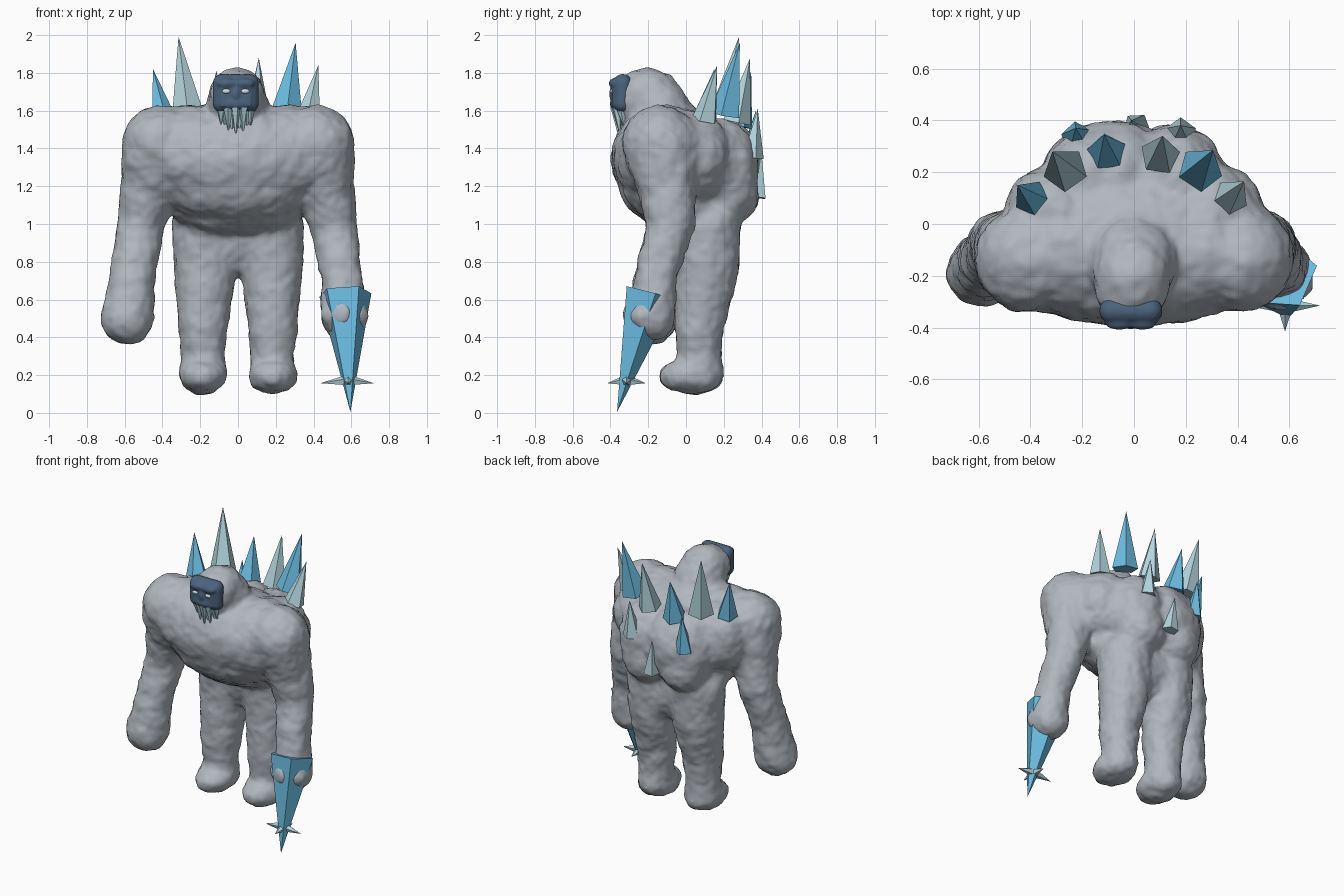
import bpy, bmesh, math, random
from mathutils import Vector, Matrix, noise

random.seed(4)
if "Cube" in bpy.data.objects:
    bpy.data.objects.remove(bpy.data.objects["Cube"])


def material(name, rgb):
    m = bpy.data.materials.new(name)
    m.use_nodes = True
    m.diffuse_color = (*rgb, 1)
    m.node_tree.nodes["Principled BSDF"].inputs["Base Color"].default_value = (*rgb, 1)
    return m


FUR = material("grey fur", (0.44, 0.475, 0.52))
SKIN = material("dark blue skin", (0.07, 0.125, 0.205))
BLUE = material("blue ice", (0.15, 0.51, 0.76))
PALE = material("pale ice", (0.46, 0.67, 0.73))
EYE = material("eye white", (0.65, 0.75, 0.78))


def new_object(name, bm, mat, smooth=False):
    mesh = bpy.data.meshes.new(name)
    bm.to_mesh(mesh)
    bm.free()
    mesh.materials.append(mat)
    for p in mesh.polygons:
        p.use_smooth = smooth
    ob = bpy.data.objects.new(name, mesh)
    bpy.context.collection.objects.link(ob)
    return ob


def fuse(ob, voxel, iterations):
    """Merge overlapping volumes into one smooth skin."""
    remesh = ob.modifiers.new("fuse", 'REMESH')
    remesh.mode = 'VOXEL'
    remesh.voxel_size = voxel
    remesh.use_smooth_shade = True
    relax = ob.modifiers.new("relax", 'SMOOTH')
    relax.factor = 0.5
    relax.iterations = iterations


def blob(bm, centre, radii):
    mat = Matrix.Translation(centre) @ Matrix.Diagonal((*radii, 1))
    bmesh.ops.create_icosphere(bm, subdivisions=3, radius=1, matrix=mat)


def limb(bm, stations, steps=5):
    """Chain of balls through (x, y, z, radius) stations."""
    for a, b in zip(stations, stations[1:]):
        for i in range(steps + 1):
            p = Vector(a).lerp(Vector(b), i / steps)
            blob(bm, p[:3], (p[3],) * 3)


def add_cone(bm, base, tip, radius, sides, spin=0.0):
    base, tip = Vector(base), Vector(tip)
    axis = tip - base
    mat = (Matrix.Translation((base + tip) / 2)
           @ axis.to_track_quat('Z', 'Y').to_matrix().to_4x4()
           @ Matrix.Rotation(spin, 4, 'Z'))
    bmesh.ops.create_cone(bm, cap_ends=True, segments=sides, radius1=radius,
                          radius2=0, depth=axis.length, matrix=mat)


# Furry body
bm = bmesh.new()
blob(bm, (0, -0.1, 1.35), (0.58, 0.295, 0.28))               # chest
blob(bm, (0, -0.075, 1.2), (0.43, 0.28, 0.2))                # belly
blob(bm, (0, -0.01, 1.1), (0.37, 0.23, 0.16))                # waist
blob(bm, (0, -0.06, 1.43), (0.43, 0.25, 0.2))                # upper back
blob(bm, (-0.06, 0.2, 1.3), (0.2, 0.2, 0.25))                # spine
blob(bm, (0, 0.11, 0.93), (0.34, 0.15, 0.21))                # pelvis
blob(bm, (-0.005, -0.2, 1.66), (0.15, 0.175, 0.165))         # head
blob(bm, (-0.01, -0.25, 1.685), (0.14, 0.13, 0.12))          # forehead
blob(bm, (-0.005, -0.14, 1.61), (0.165, 0.16, 0.16))         # neck
for s in (-1, 1):
    blob(bm, (s * 0.25, -0.11, 1.37), (0.28, 0.24, 0.26))    # ribs
    blob(bm, (s * 0.3, 0.05, 1.36), (0.2, 0.18, 0.23))       # shoulder blade
    blob(bm, (s * 0.16, 0.18, 1.3), (0.19, 0.2, 0.26))       # back
    blob(bm, (s * 0.14, 0.22, 1.15), (0.17, 0.17, 0.14))     # lower back
    blob(bm, (s * 0.185, 0.03, 0.195), (0.128, 0.17, 0.095)) # foot
    limb(bm, [(s * 0.17, 0.11, 0.98, 0.18), (s * 0.175, 0.11, 0.75, 0.165),
              (s * 0.185, 0.07, 0.48, 0.132), (s * 0.185, 0.07, 0.33, 0.116),
              (s * 0.18, 0.075, 0.23, 0.116)])
limb(bm, [(0.41, -0.135, 1.42, 0.205), (0.46, -0.1, 1.2, 0.155),
          (0.505, -0.08, 1.0, 0.125), (0.55, -0.16, 0.72, 0.11),
          (0.565, -0.18, 0.51, 0.125)])
limb(bm, [(-0.41, -0.135, 1.42, 0.205), (-0.47, -0.1, 1.2, 0.15),
          (-0.515, -0.08, 1.0, 0.125), (-0.56, -0.15, 0.72, 0.122),
          (-0.585, -0.18, 0.5, 0.138)])
for x, y, r in ((0.48, -0.24, 0.045), (0.555, -0.285, 0.055), (0.643, -0.235, 0.045)):
    blob(bm, (x, y, 0.52), (r, 0.055, 0.065))                # gripping fingers
body = new_object("furry_body", bm, FUR, True)
fuse(body, 0.018, 16)
fused = bpy.data.meshes.new_from_object(
    body.evaluated_get(bpy.context.evaluated_depsgraph_get()))
body.modifiers.clear()
body.data = fused

# Lumpy fur surface
bm = bmesh.new()
bm.from_mesh(fused)
bm.normal_update()
shifts = [noise.noise(v.co * 11) * 0.009 + noise.noise(v.co * 27) * 0.006 + 0.004
          for v in bm.verts]
for v, d in zip(bm.verts, shifts):
    v.co += v.normal * d
bm.to_mesh(fused)
bm.free()

# Rounded face mask with brow, nose and muzzle
FX = -0.012
bm = bmesh.new()
bmesh.ops.create_cube(bm, size=2, matrix=Matrix.Translation((FX, -0.345, 1.69))
                      @ Matrix.Diagonal((0.08, 0.047, 0.07, 1)))
limb(bm, [(FX + sx * 0.073, -0.335, 1.692 + sz * 0.053, 0.05)
          for sx, sz in ((-1, -1), (-1, 1), (1, 1), (1, -1), (-1, -1))])
for s in (-1, 1):
    blob(bm, (FX + s * 0.045, -0.385, 1.745), (0.055, 0.024, 0.026))
blob(bm, (FX, -0.388, 1.69), (0.024, 0.02, 0.04))
blob(bm, (FX, -0.375, 1.637), (0.08, 0.028, 0.033))
face = new_object("face", bm, SKIN, True)
fuse(face, 0.008, 8)

# Eyes
for s, side in ((-1, "right"), (1, "left")):
    bm = bmesh.new()
    blob(bm, (FX + s * 0.05, -0.391, 1.703), (0.022, 0.012, 0.013))
    new_object(side + "_eye", bm, EYE, True)

# Icicle beard
bm = bmesh.new()
for i in range(9):
    t = i / 4 - 1
    x = FX + t * 0.078
    length = 0.175 - 0.07 * abs(t) + random.uniform(-0.02, 0.01)
    y = -0.375 + 0.03 * t * t + (i % 2) * 0.015
    add_cone(bm, (x, y, 1.62), (x, y + 0.02, 1.61 - length), 0.027, 5, i)
new_object("icicle_beard", bm, PALE)

# Back spikes: base, tip, radius, colour
spikes = [
    ((-0.395, 0.10, 1.55), (-0.45, 0.15, 1.82), 0.07, BLUE),
    ((-0.265, 0.21, 1.58), (-0.315, 0.28, 1.99), 0.088, PALE),
    ((0.255, 0.21, 1.58), (0.305, 0.285, 1.96), 0.088, BLUE),
    ((0.37, 0.10, 1.55), (0.425, 0.165, 1.84), 0.07, PALE),
    ((0.10, 0.265, 1.54), (0.11, 0.34, 1.88), 0.078, PALE),
    ((-0.105, 0.275, 1.52), (-0.115, 0.345, 1.81), 0.078, BLUE),
    ((-0.22, 0.335, 1.34), (-0.225, 0.37, 1.60), 0.062, BLUE),
    ((0.18, 0.35, 1.35), (0.18, 0.38, 1.61), 0.062, PALE),
    ((0.01, 0.375, 1.14), (-0.01, 0.40, 1.38), 0.055, PALE),
]
for i, (base, tip, radius, mat) in enumerate(spikes):
    bm = bmesh.new()
    add_cone(bm, base, tip, radius, 5, math.pi / 5)
    new_object(f"back_spike_{i + 1}", bm, mat)

# Ice lance held in the left hand
bm = bmesh.new()
add_cone(bm, (0.565, -0.195, 0.635), (0.595, -0.365, 0.005), 0.145, 5, 0.88)
new_object("ice_lance", bm, BLUE)

# Star of small shards near the lance tip
bm = bmesh.new()
hub = Vector((0.583, -0.315, 0.172))
for dx, dy in ((-0.145, 0), (0.135, 0), (0, -0.1), (0, 0.1)):
    add_cone(bm, hub, hub + Vector((dx, dy, -0.015)), 0.032, 5)
new_object("shard_star", bm, PALE)
